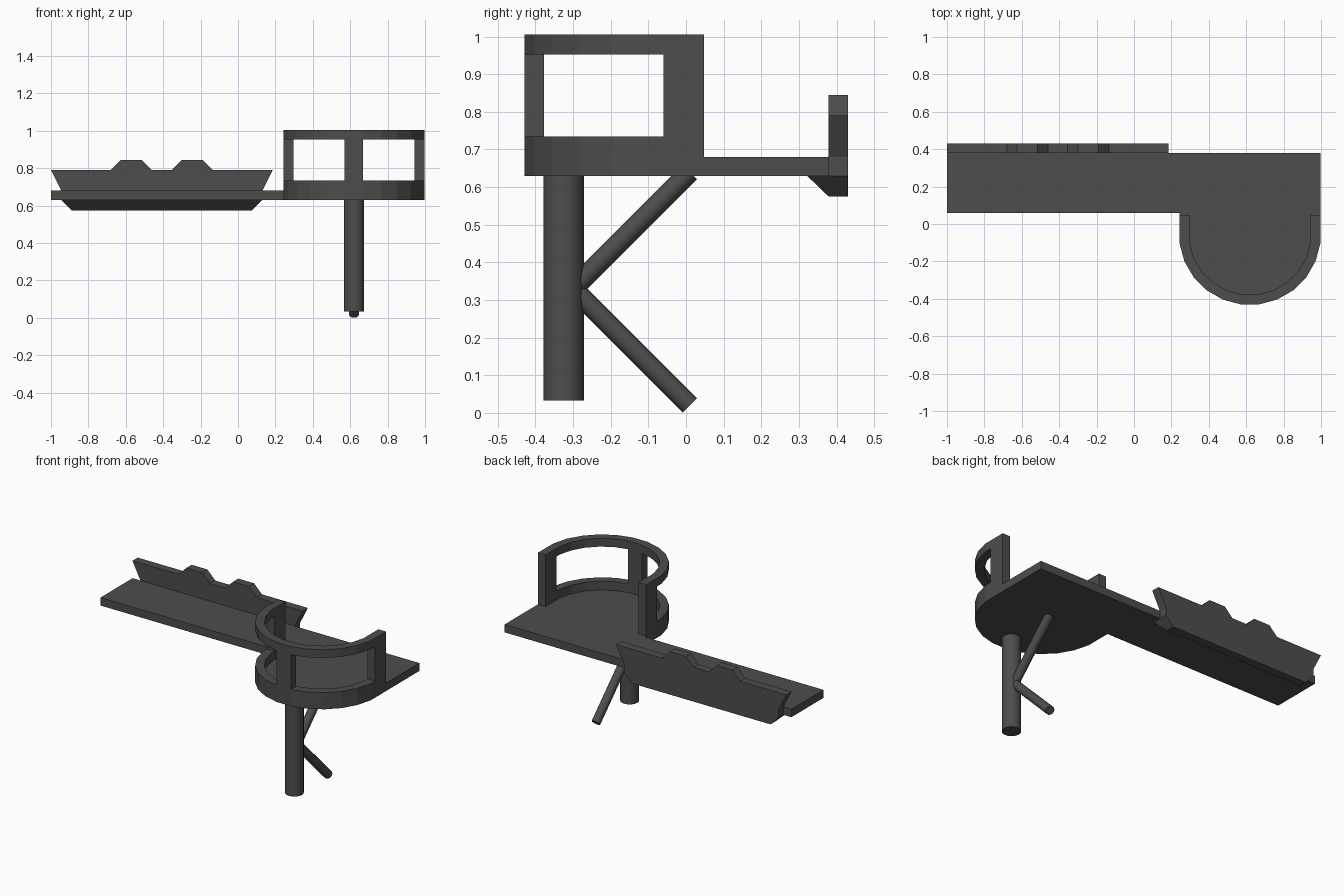
import bpy, bmesh
from math import sin, cos, radians
from mathutils import Vector

if "Cube" in bpy.data.objects:
    bpy.data.objects.remove(bpy.data.objects["Cube"])

CX, CY, R = 0.62, -0.053, 0.38   # centre and corner radius of the round balcony
Z0, Z1 = 0.63, 0.68              # deck underside and top

DARK = bpy.data.materials.new("dark_grey")
DARK.diffuse_color = (0.075, 0.075, 0.075, 1)
DARK.use_nodes = True
DARK.node_tree.nodes["Principled BSDF"].inputs["Base Color"].default_value = DARK.diffuse_color


def finish(name, bm):
    bmesh.ops.remove_doubles(bm, verts=bm.verts, dist=1e-5)
    bmesh.ops.recalc_face_normals(bm, faces=bm.faces)
    me = bpy.data.meshes.new(name)
    bm.to_mesh(me)
    bm.free()
    me.materials.append(DARK)
    ob = bpy.data.objects.new(name, me)
    bpy.context.collection.objects.link(ob)
    return ob


def prism(name, pts, offset):
    bm = bmesh.new()
    f = bm.faces.new([bm.verts.new(p) for p in pts])
    ext = bmesh.ops.extrude_face_region(bm, geom=[f], use_keep_orig=True)
    vs = [g for g in ext["geom"] if isinstance(g, bmesh.types.BMVert)]
    bmesh.ops.translate(bm, verts=vs, vec=offset)
    return finish(name, bm)


def arc(r, y_end=0.048):
    # U-shaped path of 24-gon corners, open towards the back
    angles = [172.5 + 15 * i for i in range(14)]
    p = [(CX + r * cos(radians(a)), CY + r * sin(radians(a))) for a in angles]
    return [(p[0][0], y_end)] + p + [(p[-1][0], y_end)]


def rod(name, a, b, r, n=16):
    a, b = Vector(a), Vector(b)
    bpy.ops.mesh.primitive_cylinder_add(vertices=n, radius=r, depth=(b - a).length,
                                        location=(a + b) / 2)
    ob = bpy.context.object
    ob.name = name
    ob.rotation_euler = (b - a).to_track_quat('Z', 'Y').to_euler()
    ob.data.materials.append(DARK)
    bpy.ops.object.shade_smooth_by_angle(angle=radians(30))


# Deck with a rounded balcony
outer, inner = arc(R), arc(R - 0.053)
outline = [(-1, 0.38), (-1, 0.06), (outer[0][0], 0.06)] + outer + [(outer[-1][0], 0.38)]
prism("deck", [(x, y, Z0) for x, y in outline], (0, 0, Z1 - Z0))


# Curved balcony parapet and top rail
def u_band(name, z0, z1):
    prism(name, [(x, y, z0) for x, y in outer + inner[::-1]], (0, 0, z1 - z0))


u_band("parapet", Z1, 0.735)
u_band("top_rail", 0.953, 1.005)

# Balcony posts: two side posts and one front post
for name, i, j in (("left_post", 0, 3), ("front_post", 7, 9), ("right_post", 13, 16)):
    o, n = outer[i:j], inner[i:j]
    if name != "front_post":      # trim side posts to y >= -0.06
        o = [(x, max(y, -0.06)) for x, y in o]
        n = [(x, max(y, -0.06)) for x, y in n]
    else:
        n = [(o[k][0], n[k][1]) for k in range(2)]
    prism(name, [(x, y, 0.735) for x, y in o + n[::-1]], (0, 0, 0.953 - 0.735))

# Back board with two raised bumps
board = [(-0.89, 0.575), (-0.945, Z0), (-0.945, Z1), (-1, 0.79),
         (-0.68, 0.79), (-0.625, 0.845), (-0.515, 0.845), (-0.46, 0.79),
         (-0.355, 0.79), (-0.30, 0.845), (-0.19, 0.845), (-0.135, 0.79),
         (0.185, 0.79), (0.13, Z1), (0.13, Z0), (0.075, 0.575)]
prism("back_board", [(x, 0.379, z) for x, z in board], (0, 0.052, 0))

# Sloped wedge under the deck, carrying the board
bm = bmesh.new()
for x_top, x_low in ((-0.945, -0.89), (0.13, 0.075)):
    for p in ((x_top, 0.322, Z0), (x_top, 0.379, Z0), (x_low, 0.379, 0.575)):
        bm.verts.new(p)
bmesh.ops.convex_hull(bm, input=bm.verts)
finish("wedge", bm)

# Support column and the two diagonal braces
rod("column", (CX, -0.325, 0.033), (CX, -0.325, Z0), 0.054, 20)
rod("upper_brace", (CX, -0.30, 0.33), (CX, 0.01, 0.64), 0.027)
rod("lower_brace", (CX, -0.30, 0.33), (CX, 0.01, 0.02), 0.027)
